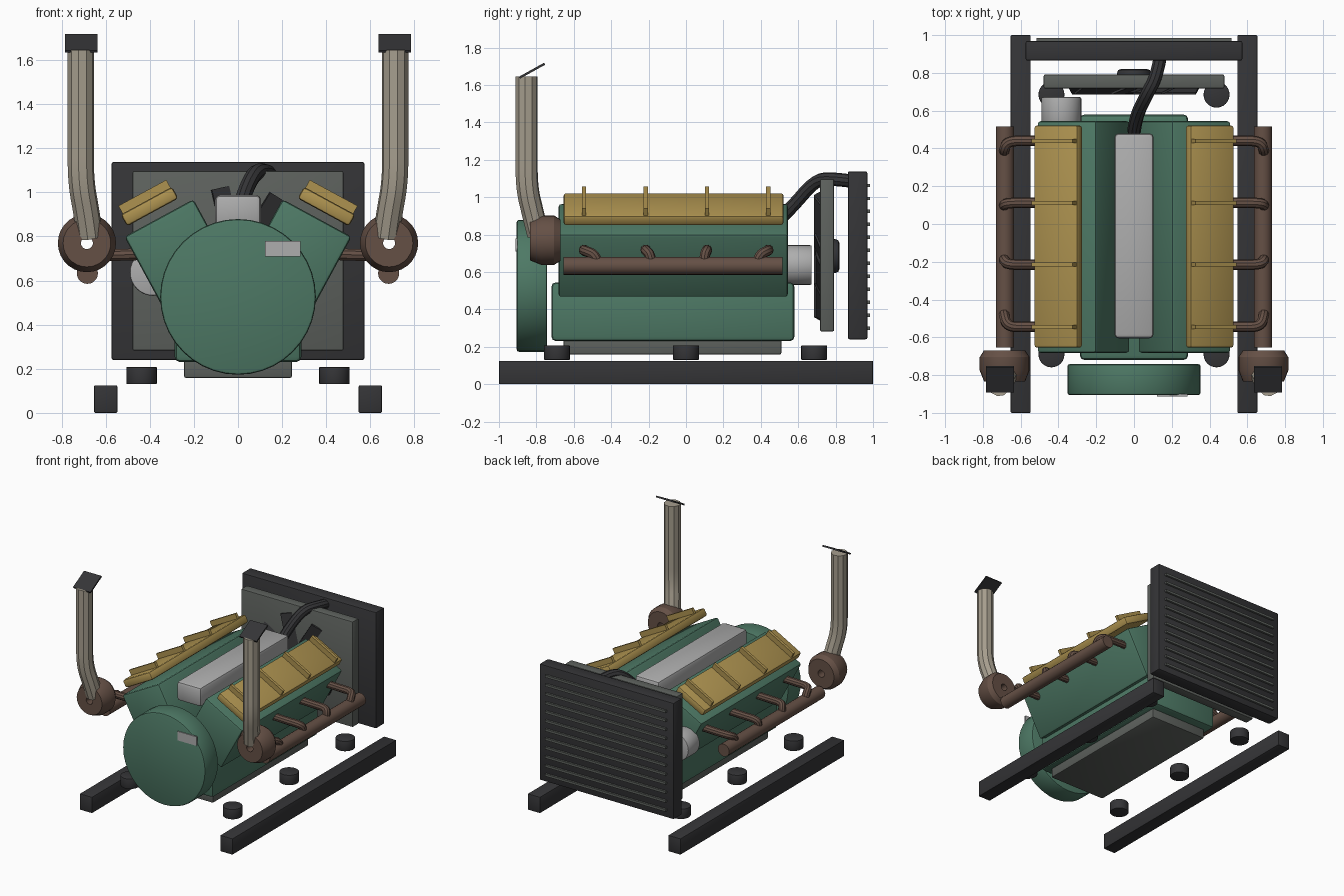
import bpy, bmesh, math
from mathutils import Matrix, Vector

if "Cube" in bpy.data.objects:
    bpy.data.objects.remove(bpy.data.objects["Cube"])


def mat(name, c):
    m = bpy.data.materials.new(name)
    m.diffuse_color = (*c, 1)
    m.use_nodes = True
    m.node_tree.nodes["Principled BSDF"].inputs["Base Color"].default_value = m.diffuse_color
    return m


GREEN = mat("green_paint", (0.075, 0.19, 0.13))
GOLD = mat("gold_paint", (0.42, 0.29, 0.08))
RUST = mat("rusty_iron", (0.13, 0.08, 0.06))
DARK = mat("dark_steel", (0.035, 0.035, 0.038))
STEEL = mat("exhaust_steel", (0.38, 0.34, 0.27))
SHROUD = mat("grey_green_steel", (0.11, 0.12, 0.11))
LIGHT = mat("light_alloy", (0.42, 0.42, 0.42))


def finish(name, me, material, mirror=False):
    ob = bpy.data.objects.new(name, me)
    bpy.context.collection.objects.link(ob)
    me.materials.clear()
    me.materials.append(material)
    me.polygons.foreach_set("use_smooth", [True] * len(me.polygons))
    me.set_sharp_from_angle(angle=math.radians(30))
    if mirror:
        ob.modifiers.new("Mirror", 'MIRROR')
    return ob


def from_bm(name, bm, material, bevel=0.0, mirror=False):
    if bevel:
        edges = [e for e in bm.edges if e.calc_face_angle(0) > 0.8]
        bmesh.ops.bevel(bm, geom=edges, offset=bevel, segments=2, profile=0.5, affect='EDGES')
    bmesh.ops.recalc_face_normals(bm, faces=bm.faces)
    me = bpy.data.meshes.new(name)
    bm.to_mesh(me)
    bm.free()
    return finish(name, me, material, mirror)


def box(name, lo, hi, material, bevel=0.0, mirror=False, frame=Matrix()):
    """Box between two corners, given in an optional local frame."""
    lo, hi = Vector(lo), Vector(hi)
    bm = bmesh.new()
    bmesh.ops.create_cube(bm, size=1, matrix=frame @ Matrix.Translation((lo + hi) / 2) @ Matrix.Diagonal((*(hi - lo), 1)))
    return from_bm(name, bm, material, bevel, mirror)


def cyl(name, a, b, r, material, bevel=0.0, mirror=False, seg=32):
    """Cylinder from point a to point b."""
    a, b = Vector(a), Vector(b)
    m = Matrix.Translation((a + b) / 2) @ (b - a).to_track_quat('Z', 'Y').to_matrix().to_4x4()
    bm = bmesh.new()
    bmesh.ops.create_cone(bm, cap_ends=True, segments=seg, radius1=r, radius2=r, depth=(b - a).length, matrix=m)
    return from_bm(name, bm, material, bevel, mirror)


def tube(name, pts, r, material, mirror=False):
    """Round pipe swept along a smooth path."""
    cu = bpy.data.curves.new(name, 'CURVE')
    cu.dimensions = '3D'
    cu.bevel_depth = r
    cu.bevel_resolution = 3
    cu.use_fill_caps = True
    sp = cu.splines.new('NURBS')
    sp.points.add(len(pts) - 1)
    for p, co in zip(sp.points, pts):
        p.co = (*co, 1)
    sp.order_u = 3
    sp.use_endpoint_u = True
    sp.resolution_u = 6
    tmp = bpy.data.objects.new("tmp", cu)
    bpy.context.collection.objects.link(tmp)
    dg = bpy.context.evaluated_depsgraph_get()
    me = bpy.data.meshes.new_from_object(tmp.evaluated_get(dg))
    bpy.data.objects.remove(tmp)
    return finish(name, me, material, mirror)


# base rails and rubber mounts
box("base_rail", (0.547, -1, 0), (0.653, 1, 0.125), DARK, 0.006, True)
for i, y in enumerate((-0.69, 0, 0.685)):
    cyl(f"rubber_mount_{i}", (0.437, y, 0.13), (0.437, y, 0.208), 0.069, DARK, 0.004, True, 24)

# lower block, pan and flywheel housing
box("oil_pan", (-0.245, -0.655, 0.158), (0.245, 0.51, 0.26), SHROUD, 0.01)
box("crankcase", (-0.287, -0.72, 0.23), (0.287, 0.58, 0.545), GREEN, 0.025)
cyl("flywheel_housing", (0, -0.905, 0.526), (0, -0.742, 0.526), 0.353, GREEN, 0.012, seg=40)
box("data_plate", (0.122, -0.912, 0.71), (0.284, -0.9, 0.78), LIGHT)

# cylinder banks and valve covers, in a frame leaning 28 degrees outward
BANK = Matrix.Translation((0.267, 0, 0.715)) @ Matrix.Rotation(math.radians(28.5), 4, 'Y')
ROWS = (-0.545, -0.215, 0.112, 0.44)
box("cylinder_bank", (-0.178, -0.682, -0.192), (0.178, 0.545, 0.192), GREEN, 0.016, True, BANK)
box("valve_cover", (-0.12, -0.655, 0.228), (0.145, 0.522, 0.288), GOLD, 0.014, True, BANK)
for i, y in enumerate(ROWS):
    box(f"valve_cover_rib_{i}", (-0.112, y - 0.011, 0.28), (0.135, y + 0.011, 0.328), GOLD, 0, True, BANK)

# intake plenum and coolant hose
box("intake_plenum", (-0.104, -0.605, 0.84), (0.104, 0.48, 0.988), LIGHT, 0.022)
tube("coolant_hose", [(0, 0.49, 0.87), (0.01, 0.57, 0.95), (0.07, 0.69, 1.09), (0.12, 0.78, 1.1), (0.14, 0.89, 1.085)], 0.036, DARK)

# exhaust manifolds with runners
cyl("exhaust_manifold", (0.683, -0.655, 0.633), (0.683, 0.517, 0.633), 0.048, RUST, 0, True, 20)
for i, y in enumerate(ROWS):
    tube(f"exhaust_runner_{i}", [(0.43, y, 0.72), (0.56, y, 0.715), (0.67, y, 0.715), (0.69, y * 0.88, 0.69), (0.685, y * 0.86, 0.635)], 0.028, RUST, True)

# turbochargers: lathed ring with an open bore
bm = bmesh.new()
ring = [(0.027, -0.835), (0.108, -0.835), (0.132, -0.775), (0.132, -0.705), (0.11, -0.67), (0.027, -0.67)]
vs = [bm.verts.new((0.685 + r, y, 0.77)) for r, y in ring]
es = [bm.edges.new((vs[i], vs[(i + 1) % len(vs)])) for i in range(len(vs))]
bmesh.ops.spin(bm, geom=vs + es, cent=(0.685, 0, 0.77), axis=(0, 1, 0), angle=math.tau, steps=28, use_merge=True)
bmesh.ops.remove_doubles(bm, verts=bm.verts, dist=1e-5)
from_bm("turbocharger", bm, RUST, 0, True)

# exhaust stacks and tilted rain flaps
tube("exhaust_stack", [(0.672, -0.79, 0.8), (0.685, -0.815, 0.9), (0.713, -0.852, 1.05), (0.713, -0.852, 1.25), (0.713, -0.852, 1.645)], 0.06, STEEL, True)
FLAP = Matrix.Translation((0.71, -0.823, 1.676)) @ Matrix.Rotation(math.radians(29), 4, 'X')
box("rain_flap", (-0.074, -0.077, -0.006), (0.074, 0.077, 0.006), DARK, 0, True, FLAP)

# alternator
cyl("alternator", (-0.385, 0.53, 0.637), (-0.385, 0.672, 0.637), 0.106, LIGHT, 0.008)

# radiator, rear grille bars and shroud
box("radiator", (-0.574, 0.865, 0.24), (0.574, 0.97, 1.138), DARK, 0.01)
for i in range(12):
    z = 0.3 + i * 0.0693
    box(f"grille_bar_{i}", (-0.515, 0.96, z - 0.009), (0.515, 0.985, z + 0.009), SHROUD)
box("fan_shroud", (-0.478, 0.717, 0.282), (0.478, 0.792, 1.097), SHROUD, 0.008)

# cooling fan
cyl("fan_hub", (0, 0.69, 0.685), (0, 0.82, 0.685), 0.09, DARK, 0.02)
for i in range(8):
    f = (Matrix.Translation((0, 0.708, 0.685)) @ Matrix.Rotation(math.radians(-13 + 45 * i), 4, 'Y')
         @ Matrix.Rotation(math.radians(22), 4, 'Z'))
    box(f"fan_blade_{i}", (-0.047, -0.006, 0.06), (0.047, 0.006, 0.345), DARK, 0, False, f)
